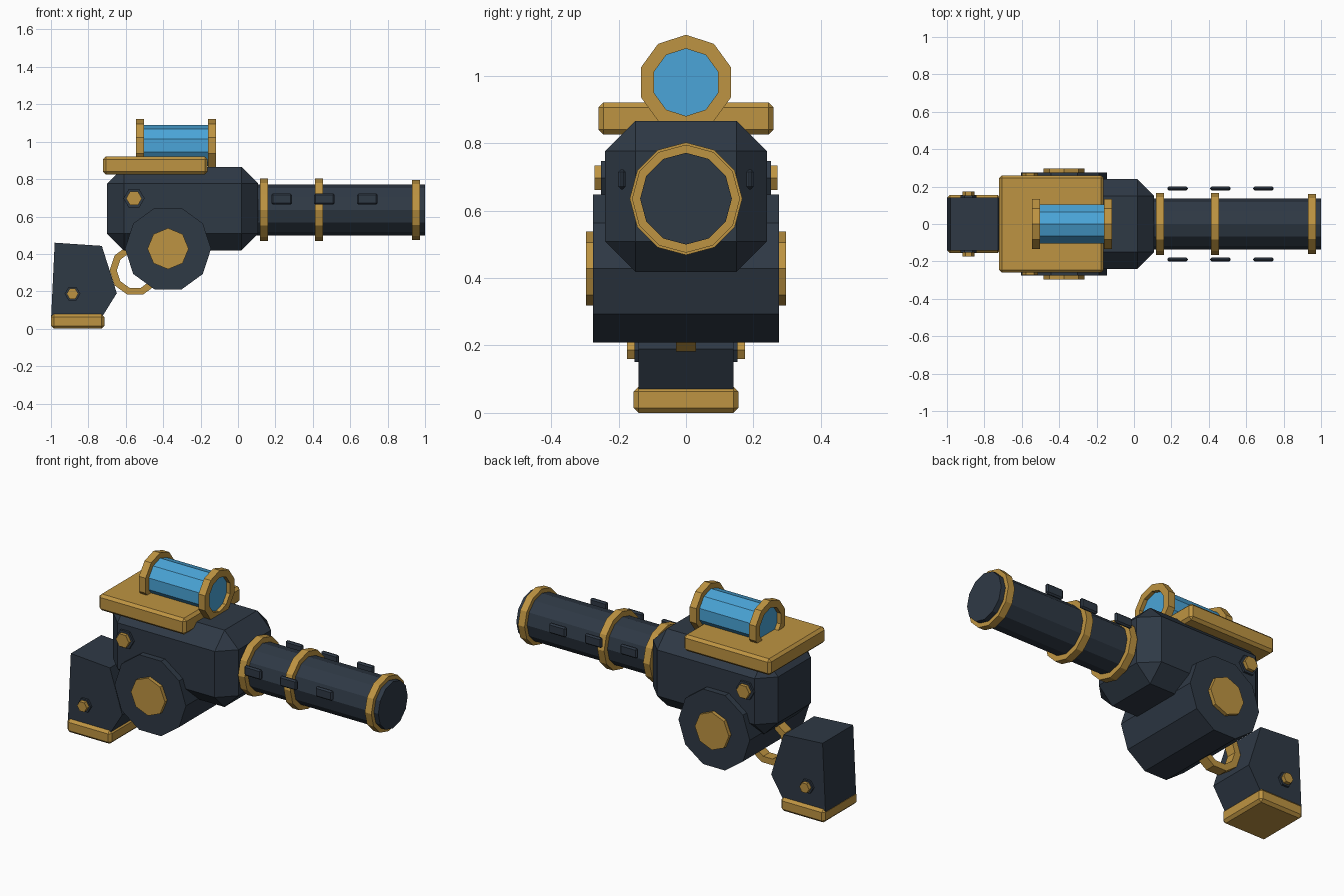
import bpy, bmesh, math
from mathutils import Vector

if "Cube" in bpy.data.objects:
    bpy.data.objects.remove(bpy.data.objects["Cube"])


def material(name, rgb):
    m = bpy.data.materials.new(name)
    m.diffuse_color = (*rgb, 1)
    m.use_nodes = True
    m.node_tree.nodes["Principled BSDF"].inputs["Base Color"].default_value = m.diffuse_color
    return m


DARK = material("dark navy metal", (0.028, 0.041, 0.060))
GOLD = material("brass", (0.515, 0.296, 0.054))
BLUE = material("blue glass", (0.069, 0.376, 0.686))


def finish(name, bm, mat):
    bmesh.ops.recalc_face_normals(bm, faces=bm.faces)
    me = bpy.data.meshes.new(name)
    bm.to_mesh(me)
    bm.free()
    me.materials.append(mat)
    ob = bpy.data.objects.new(name, me)
    bpy.context.collection.objects.link(ob)
    return ob


def box(name, lo, hi, bevel, mat):
    lo, hi = Vector(lo), Vector(hi)
    bm = bmesh.new()
    bmesh.ops.create_cube(bm, size=1)
    for v in bm.verts:
        v.co = (lo + hi) / 2 + v.co * (hi - lo)
    bmesh.ops.bevel(bm, geom=bm.edges[:], offset=bevel, segments=1,
                    affect='EDGES', profile=0.5)
    return finish(name, bm, mat)


def place(axis, p, t):
    return (t, p[0], p[1]) if axis == 'x' else (p[0], t, p[1])


def ngon(c, r, n, start):
    return [(c[0] + r * math.cos(start + math.tau * i / n),
             c[1] + r * math.sin(start + math.tau * i / n)) for i in range(n)]


def prism(name, pts, axis, a, b, mat, inner=None):
    """Extrude a profile along an axis; an inner profile makes it a hollow ring."""
    bm = bmesh.new()
    loops = [[bm.verts.new(place(axis, p, t)) for p in ps]
             for ps in ([pts, inner] if inner else [pts]) for t in (a, b)]
    n = len(pts)

    def bridge(l, m):
        for i in range(n):
            j = (i + 1) % n
            bm.faces.new((l[i], l[j], m[j], m[i]))

    bridge(loops[0], loops[1])
    if inner:
        bridge(loops[2], loops[3])
        bridge(loops[0], loops[2])
        bridge(loops[1], loops[3])
    else:
        bm.faces.new(loops[0])
        bm.faces.new(loops[1])
    return finish(name, bm, mat)


UP = math.pi / 2

# Receiver body with wide chamfers
box("receiver", (-0.70, -0.24, 0.418), (0.108, 0.24, 0.866), 0.09, DARK)

# Barrel and its bands
BC = (0, 0.635)
prism("barrel", ngon(BC, 0.136, 12, UP), 'x', 0.05, 1.0, DARK)
for label, x0, x1, r in (("rear", 0.117, 0.16, 0.167), ("middle", 0.412, 0.455, 0.167),
                         ("muzzle", 0.93, 0.972, 0.16)):
    prism(label + "_barrel_band", ngon(BC, r, 12, UP), 'x', x0, x1, GOLD,
          ngon(BC, 0.13, 12, UP))

# Small vent plates floating beside the barrel
for side in (-1, 1):
    for i, x in enumerate((0.233, 0.462, 0.692)):
        box(f"barrel_vent_{i}_{'front' if side < 0 else 'back'}",
            (x - 0.055, side * 0.19 - 0.011, 0.663), (x + 0.055, side * 0.19 + 0.011, 0.722),
            0.008, DARK)

# Top plate, glass tube and its holding rings
box("top_plate", (-0.722, -0.26, 0.825), (-0.162, 0.26, 0.92), 0.015, GOLD)
SC = (0, 0.98)
prism("glass_tube", ngon(SC, 0.11, 10, UP), 'x', -0.52, -0.14, BLUE)
for label, x0 in (("rear", -0.545), ("front", -0.161)):
    prism(label + "_glass_ring", ngon(SC, 0.141, 10, UP), 'x', x0, x0 + 0.043, GOLD,
          ngon(SC, 0.1, 10, UP))

# Cross drum under the receiver
DC = (-0.374, 0.428)
prism("drum", ngon(DC, 0.23, 10, 0), 'y', -0.275, 0.275, DARK)

# Trigger guard loop
TC = (-0.55, 0.312)
prism("trigger_guard", ngon(TC, 0.136, 10, 0), 'y', -0.03, 0.03, GOLD,
      ngon(TC, 0.098, 10, 0))

# Grip and its foot
prism("grip", [(-0.98, 0.46), (-0.728, 0.443), (-0.648, 0.19), (-0.735, 0.05), (-1.0, 0.04)],
      'y', -0.141, 0.141, DARK)
box("grip_foot", (-1.0, -0.156, 0.0), (-0.715, 0.156, 0.078), 0.015, GOLD)

# Drum caps, bolts and washers on both sides
for side, label in ((-1, "front"), (1, "back")):
    prism(label + "_drum_cap", ngon(DC, 0.11, 8, UP), 'y', side * 0.26, side * 0.296, GOLD)
    for part, c, r, y0, y1, y2 in (("receiver", (-0.556, 0.697), 0.042, 0.22, 0.252, 0.272),
                                   ("grip", (-0.885, 0.187), 0.031, 0.12, 0.153, 0.175)):
        prism(f"{label}_{part}_washer", ngon(c, r * 1.35, 6, 0), 'y', side * y0, side * y1, DARK)
        prism(f"{label}_{part}_bolt", ngon(c, r, 6, 0), 'y', side * y0, side * y2, GOLD)
